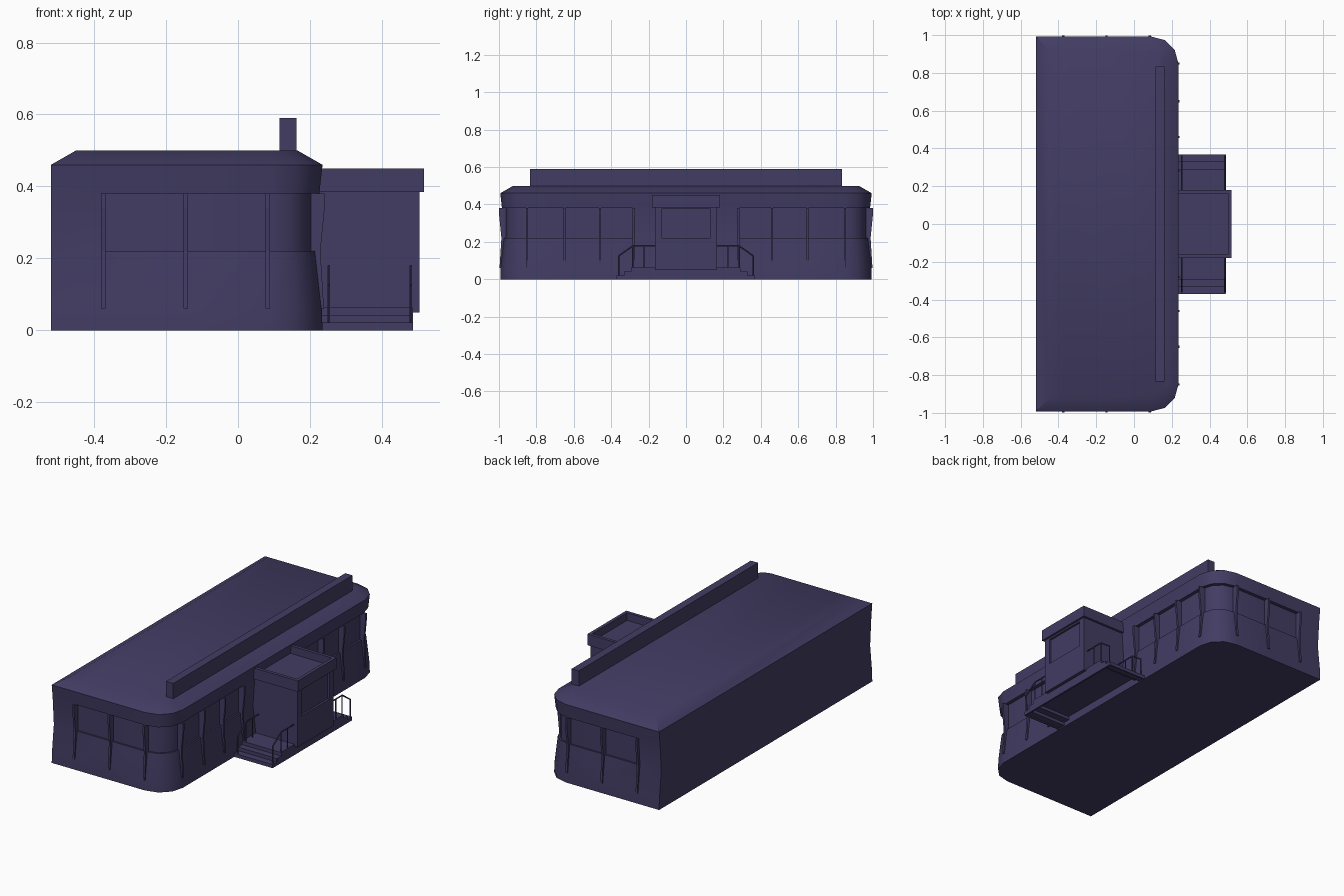
import bpy, bmesh, math
from mathutils import Vector

if "Cube" in bpy.data.objects:
    bpy.data.objects.remove(bpy.data.objects["Cube"])

mat = bpy.data.materials.new("dark_violet")
mat.diffuse_color = (0.055, 0.045, 0.125, 1)
mat.use_nodes = True
mat.node_tree.nodes["Principled BSDF"].inputs["Base Color"].default_value = mat.diffuse_color


def finish(name, bm, smooth=False):
    bmesh.ops.remove_doubles(bm, verts=bm.verts, dist=1e-5)
    bmesh.ops.recalc_face_normals(bm, faces=bm.faces)
    me = bpy.data.meshes.new(name)
    bm.to_mesh(me)
    bm.free()
    ob = bpy.data.objects.new(name, me)
    bpy.context.collection.objects.link(ob)
    me.materials.append(mat)
    if smooth:
        bpy.ops.object.select_all(action='DESELECT')
        ob.select_set(True)
        bpy.context.view_layer.objects.active = ob
        bpy.ops.object.shade_smooth_by_angle(angle=math.radians(40))
    return ob


def add_box(bm, lo, hi):
    vs = bmesh.ops.create_cube(bm, size=1)["verts"]
    for v in vs:
        v.co = Vector(lo[i] if v.co[i] < 0 else hi[i] for i in range(3))


def add_prism(bm, pts, shift):
    f = bm.faces.new([bm.verts.new(p) for p in pts])
    ext = bmesh.ops.extrude_face_region(bm, geom=[f], use_keep_orig=True)["geom"]
    bmesh.ops.translate(bm, vec=shift, verts=[g for g in ext if isinstance(g, bmesh.types.BMVert)])


def add_bar(bm, a, b, r=0.004):
    a, b = Vector(a), Vector(b)
    rot = (b - a).to_track_quat('Z', 'Y').to_matrix().to_4x4()
    rot.translation = (a + b) / 2
    bmesh.ops.create_cone(bm, cap_ends=True, segments=6, radius1=r, radius2=r,
                          depth=(b - a).length, matrix=rot)


# Plan outline of the hall, shrunk by o; the back may shrink separately
FIN_X = [-0.37, -0.14, 0.088]
FIN_Y = [0.85, 0.65, 0.46, 0.28]


def plan(o, back=0.0):
    half = [(-0.52 + back, -0.993 + o)] + [(x, -0.993 + o) for x in FIN_X]
    for k in range(1, 3):
        t = math.radians(30 * k)
        r = 0.145 - o
        half.append((0.09 + r * math.sin(t), -0.848 - r * math.cos(t)))
    half += [(0.235 - o, -y) for y in FIN_Y]
    return half + [(x, -y) for x, y in reversed(half)]


# Hall with pinched walls, a recessed window band and a chamfered roof
bm = bmesh.new()


def ring(z, o, back=0.0):
    return [bm.verts.new((x, y, z)) for x, y in plan(o, back)]


base, low, sill = ring(0, 0), ring(0.06, 0.002), ring(0.22, 0.02)
glass_lo, glass_hi = ring(0.22, 0.03), ring(0.38, 0.03)
head, eave, roof = ring(0.38, 0.009), ring(0.46, 0), ring(0.50, 0.07, 0.07)
n = len(base)
windows = set(range(1, 9)) | set(range(n - 10, n - 2))
for i in range(n):
    j = (i + 1) % n

    def strip(*rings):
        for a, b in zip(rings, rings[1:]):
            bm.faces.new([a[i], a[j], b[j], b[i]])
    if i in windows:
        strip(base, low, sill, glass_lo, glass_hi, head, eave, roof)
    else:
        strip(base, low, sill, head, eave, roof)
for i in (1, 9, n - 10, n - 2):
    bm.faces.new([sill[i], glass_lo[i], glass_hi[i], head[i]])
bm.faces.new(base)
bm.faces.new(roof)
bmesh.ops.delete(bm, geom=[v for v in bm.verts if not v.link_faces], context='VERTS')
finish("hall", bm, True)

# Vertical fins between the windows, wedge shaped from the side
bm = bmesh.new()
prof = [(0.035, 0.38), (-0.006, 0.38), (-0.006, 0.34), (0.006, 0.22), (-0.004, 0.06),
        (0.02, 0.06), (0.035, 0.22)]
for s in (-1, 1):
    for x in FIN_X:
        add_prism(bm, [(x - 0.011, s * (0.993 - o), z) for o, z in prof], (0.012, 0, 0))
    for y in FIN_Y:
        add_prism(bm, [(0.235 - o, s * y - 0.006, z) for o, z in prof], (0, 0.012, 0))
finish("window_fins", bm)

# Long sign board on the roof
bm = bmesh.new()
add_box(bm, (0.115, -0.835, 0.495), (0.162, 0.835, 0.59))
finish("roof_board", bm)

# Entrance block with a recessed window in its outer face
bm = bmesh.new()
add_box(bm, (0.19, -0.167, 0.05), (0.505, 0.167, 0.39))
bm.normal_update()
face = max(bm.faces, key=lambda f: f.normal.x)
bmesh.ops.inset_individual(bm, faces=[face], thickness=0.03)
for v in face.verts:
    v.co = (0.505, math.copysign(0.131, v.co.y), 0.375 if v.co.z > 0.2 else 0.22)
bmesh.ops.inset_individual(bm, faces=[face], thickness=0.0001)
for v in face.verts:
    v.co.x = 0.493
finish("entrance", bm)

# Canopy with a sunken top
bm = bmesh.new()
add_box(bm, (0.2, -0.181, 0.385), (0.517, 0.181, 0.45))
bm.normal_update()
face = max(bm.faces, key=lambda f: f.normal.z)
bmesh.ops.inset_individual(bm, faces=[face], thickness=0.027)
bmesh.ops.inset_individual(bm, faces=[face], thickness=0.0001)
for v in face.verts:
    v.co.z = 0.405
finish("canopy", bm)

# Landing with three steps to each side, closed by an outer skirt
bm = bmesh.new()
for h, y0, y1 in ((0.063, 0, 0.29), (0.042, 0.285, 0.328), (0.021, 0.323, 0.367)):
    for s in (-1, 1):
        a, b = sorted((s * y0, s * y1))
        add_box(bm, (0.22, a, h - 0.014), (0.485, b, h))
        add_box(bm, (0.475, a, 0), (0.486, b, h))
        add_box(bm, (0.22, s * y1 - 0.004, h - 0.021), (0.485, s * y1 + 0.002, h))
finish("entrance_steps", bm)

# Handrails on both flights
bm = bmesh.new()
for s in (-1, 1):
    for x in (0.252, 0.48):
        path = [(x, s * 0.36, 0.02), (x, s * 0.36, 0.125), (x, s * 0.285, 0.178), (x, s * 0.165, 0.178)]
        for a, b in zip(path, path[1:]):
            add_bar(bm, a, b)
        for y in (0.285, 0.225):
            add_bar(bm, (x, s * y, 0.05), (x, s * y, 0.178), 0.003)
finish("handrails", bm, True)
